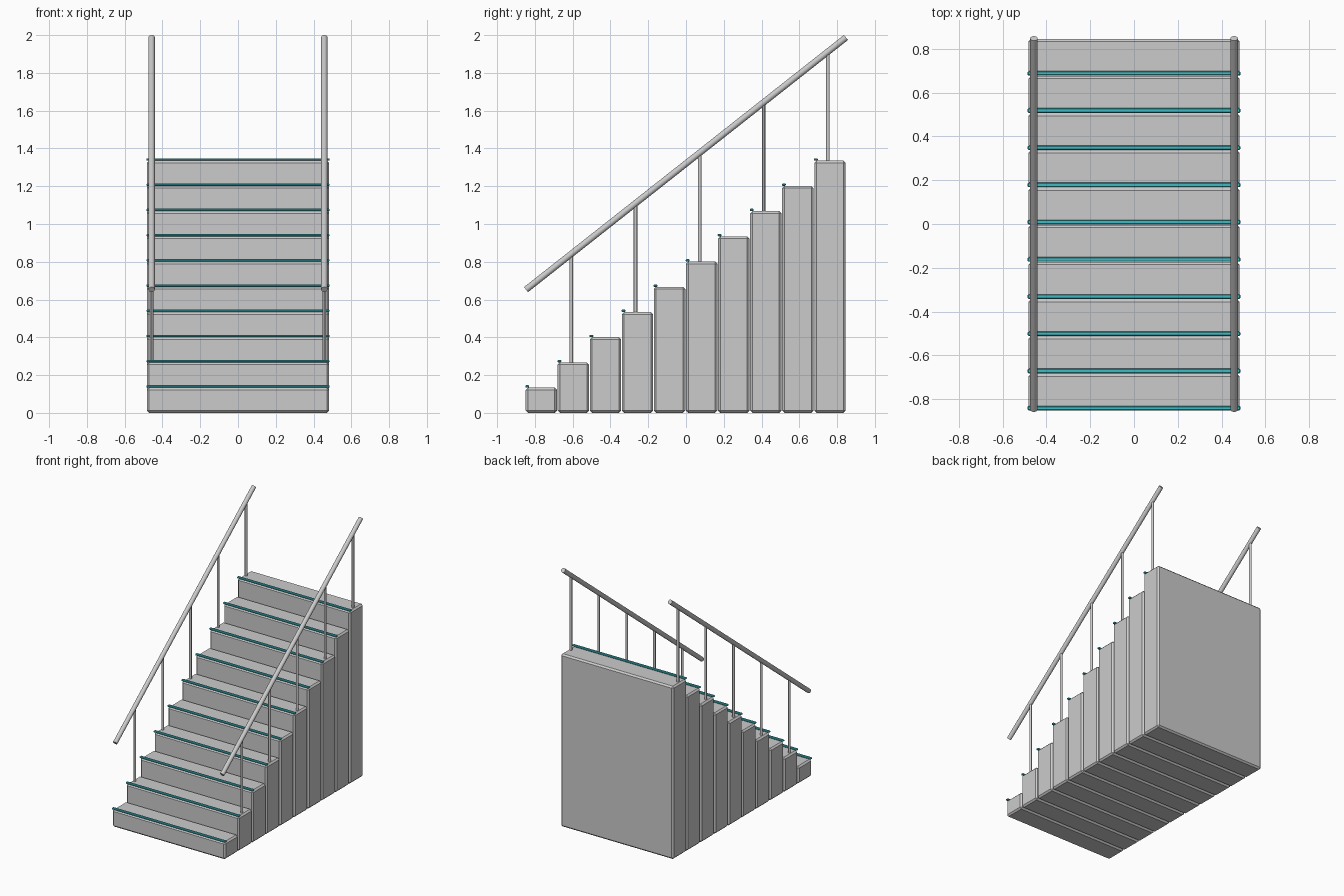
import bpy
from mathutils import Vector

if "Cube" in bpy.data.objects:
    bpy.data.objects.remove(bpy.data.objects["Cube"])

STEPS, PITCH, RISE = 10, 0.1698, 0.1335
FRONT = -0.849
DEPTH = 0.166

teal = bpy.data.materials.new("teal")
teal.diffuse_color = (0.05, 0.5, 0.55, 1)
teal.use_nodes = True
teal.node_tree.nodes["Principled BSDF"].inputs["Base Color"].default_value = teal.diffuse_color


def box(name, lo, hi, bevel):
    lo, hi = Vector(lo), Vector(hi)
    bpy.ops.mesh.primitive_cube_add(size=1, location=(lo + hi) / 2)
    ob = bpy.context.object
    ob.name = name
    ob.scale = hi - lo
    bpy.ops.object.transform_apply(location=False, rotation=False, scale=True)
    m = ob.modifiers.new("chamfer", 'BEVEL')
    m.width, m.segments = bevel, 1
    return ob


def rod(name, a, b, radius, sides):
    a, b = Vector(a), Vector(b)
    bpy.ops.mesh.primitive_cylinder_add(vertices=sides, radius=radius,
                                        depth=(b - a).length, location=(a + b) / 2)
    ob = bpy.context.object
    ob.name = name
    ob.rotation_euler = (b - a).to_track_quat('Z', 'Y').to_euler()
    bpy.ops.object.shade_smooth_by_angle()
    return ob


def rail_z(y):
    return 1.32 + 0.788 * y


# full-height step blocks with a teal nosing strip on each front edge
for i in range(STEPS):
    y, top = FRONT + i * PITCH, (i + 1) * RISE
    box(f"step_{i + 1}", (-0.482, y, 0), (0.482, y + DEPTH, top), 0.012)
    strip = box(f"nosing_{i + 1}", (-0.485, y - 0.002, top),
                (0.485, y + 0.019, top + 0.013), 0.004)
    strip.data.materials.append(teal)

# sloping handrails, with a post on every second step
for side, x in (("left", -0.457), ("right", 0.457)):
    rod(f"handrail_{side}", (x, -0.847, rail_z(-0.847)),
        (x, 0.847, rail_z(0.847)), 0.017, 16)
    for i in range(1, STEPS, 2):
        y = -0.607 + (i - 1) * PITCH
        rod(f"post_{side}_{i + 1}", (x, y, (i + 1) * RISE - 0.002),
            (x, y, rail_z(y)), 0.0095, 12)
